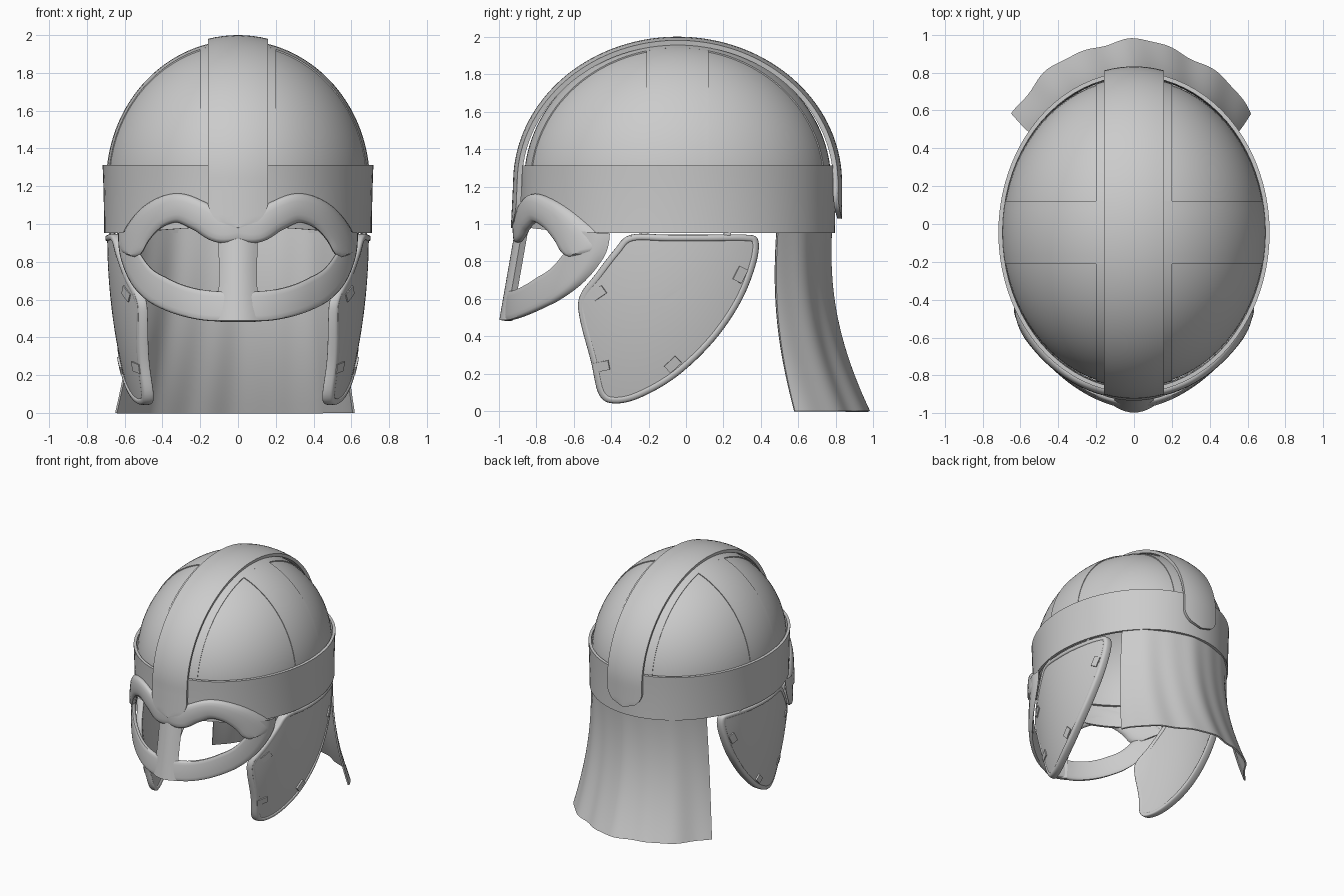
import bpy, bmesh, math
from math import sin, cos, pi, sqrt, radians
from mathutils import Vector

if "Cube" in bpy.data.objects:
    bpy.data.objects.remove(bpy.data.objects["Cube"])

steel = bpy.data.materials.new("grey steel")
steel.diffuse_color = (0.6, 0.6, 0.6, 1)
steel.use_nodes = True
steel.node_tree.nodes["Principled BSDF"].inputs["Base Color"].default_value = steel.diffuse_color
CY = -0.045  # y of the helmet's axis


def sheet(name, fn, nu, nv, thick=0.0, angle=35):
    """Grid surface from fn(u, v), seams welded, optionally thickened."""
    bm = bmesh.new()
    g = [[bm.verts.new(fn(i / nu, j / nv)) for j in range(nv + 1)] for i in range(nu + 1)]
    for i in range(nu):
        for j in range(nv):
            bm.faces.new((g[i][j], g[i + 1][j], g[i + 1][j + 1], g[i][j + 1]))
    bmesh.ops.remove_doubles(bm, verts=bm.verts[:], dist=0.0004)
    bmesh.ops.recalc_face_normals(bm, faces=bm.faces[:])
    me = bpy.data.meshes.new(name)
    bm.to_mesh(me)
    bm.free()
    me.materials.append(steel)
    ob = bpy.data.objects.new(name, me)
    bpy.context.collection.objects.link(ob)
    bpy.ops.object.select_all(action='DESELECT')
    ob.select_set(True)
    bpy.context.view_layer.objects.active = ob
    if thick:
        m = ob.modifiers.new("thickness", 'SOLIDIFY')
        m.thickness = thick
        m.offset = 0
        bpy.ops.object.modifier_apply(modifier=m.name)
    bpy.ops.object.shade_smooth_by_angle(angle=radians(angle))
    return ob


def spline(pts, u, closed=False):
    """Catmull-Rom point at u in 0..1."""
    n = len(pts)
    seg = n if closed else n - 1
    t = u * seg
    i = min(int(t), seg - 1)
    t -= i
    get = lambda k: Vector(pts[k % n] if closed else pts[max(0, min(n - 1, k))])
    a, b, c, d = get(i - 1), get(i), get(i + 1), get(i + 2)
    return 0.5 * (2 * b + (c - a) * t + (2 * a - 5 * b + 4 * c - d) * t * t
                  + (3 * b - a - 3 * c + d) * t ** 3)


def tube(name, pts, surf, hw, th, power=1.0, closed=False, nu=48):
    """Flattened tube following a 2D path laid on surf(a, b, height)."""
    def fn(u, v):
        p = spline(pts, u, closed)
        e = 0.004
        d = spline(pts, min(u + e, 1), closed) - spline(pts, max(u - e, 0), closed)
        nrm = Vector((-d.y, d.x)).normalized()
        c, s = cos(2 * pi * v), sin(2 * pi * v)
        c = math.copysign(abs(c) ** power, c)
        s = math.copysign(abs(s) ** power, s)
        w = hw(u)
        q = p + nrm * w * c
        return surf(q.x, q.y, th * s * min(1, w / 0.03))
    return sheet(name, fn, nu, 16, angle=50)


# Domed bowl
def bowl(u, v):
    a, f = 2 * pi * u, -0.1 + v * (pi / 2 + 0.1)
    return (0.685 * cos(f) * cos(a), CY + 0.805 * cos(f) * sin(a), 1.22 + 0.735 * sin(f))

sheet("bowl", bowl, 72, 24, 0.02)


# Frame strips over the bowl
def strip(name, rx, ry, rz, half, z0, z1, thick, across=False, rounded=False):
    r, other = (rx, ry) if across else (ry, rx)
    leg0, leg1, arc = 1.22 - z0, 1.22 - z1, 0.8 * pi
    total = leg0 + arc + leg1

    def fn(u, v):
        d = u * total
        w = half
        if rounded:
            e = min(d, total - d)
            if e < 0.14:
                w = half * sqrt(max(0, 1 - (1 - e / 0.14) ** 2)) + 0.002
        lat = w * (2 * v - 1)
        s = sqrt(1 - (lat / other) ** 2)
        if d < leg0:
            a, z = -r - 0.05 * (leg0 - d), z0 + d
        elif d > leg0 + arc:
            a, z = r, 1.22 - (d - leg0 - arc)
        else:
            f = (d - leg0) / arc * pi
            a, z = -r * cos(f), 1.22 + rz * sin(f) * s
        return (a * s, CY + lat, z) if across else (lat, CY + a * s, z)
    return sheet(name, fn, 90, 8, thick)

strip("wide_frame_strip", 0.692, 0.814, 0.747, 0.2, 1.2, 1.2, 0.012)
strip("cross_frame_strip", 0.692, 0.814, 0.747, 0.165, 1.2, 1.2, 0.012, across=True)
strip("crest_strip", 0.7, 0.865, 0.767, 0.155, 0.98, 1.03, 0.026, rounded=True)


# Brow band around the bowl
def band(u, v):
    a = 2 * pi * u
    low = 0.952 + 0.035 * max(0, -sin(a)) ** 4
    r = 0.008 * v * v
    return ((0.698 + r) * cos(a), CY + (0.83 + r) * sin(a), low + (1.312 - low) * v)

sheet("brow_band", band, 80, 6, 0.022)


# Face guard: everything lies on this curved front surface
def face(x, z, h):
    s = sqrt(max(0, 1 - (x / (0.715 + h)) ** 2))
    tilt = 0.07 * max(0, 0.95 - z) / 0.45 * max(0, 1 - abs(x) / 0.62)
    return (x, CY - (0.85 + h) * s - tilt, z)

lower = [(0.6, 0.96), (0.57, 0.83), (0.49, 0.7), (0.35, 0.615), (0.18, 0.57)]
rim = lower + [(0, 0.565)] + [(-x, z) for x, z in reversed(lower)]
tube("eye_guard_rim", rim, face, lambda u: 0.035 + 0.045 * min(1, 4 * min(u, 1 - u)), 0.02, 0.5, nu=64)


def brow_width(u):
    e = min((1 - u) / 0.1, 1)
    return 0.001 + (0.085 - 0.018 * u) * sqrt(max(0, 1 - (1 - e) ** 2))

brow = [(0.0, 0.995), (0.1, 0.985), (0.2, 1.04), (0.32, 1.085), (0.44, 1.045), (0.53, 0.95), (0.585, 0.83)]
for side, s in (("right", 1), ("left", -1)):
    tube(side + "_eyebrow", [(s * x, z) for x, z in brow], face, brow_width, 0.032, 0.8)


# Nose guard
def nose(u, v):
    x = 0.1 * (2 * u - 1) * (1 - 0.1 * sin(pi * v))
    return (x, -0.978 + 0.09 * v + 0.035 * (2 * u - 1) ** 2, 0.485 + 0.515 * v)

sheet("nose_guard", nose, 10, 10, 0.038)

# Cheek guards with rims, clips and hinge rings
outline = [(-0.29, 0.925), (-0.1, 0.925), (0.12, 0.925), (0.32, 0.925), (0.37, 0.9), (0.35, 0.77),
           (0.27, 0.58), (0.13, 0.38), (-0.06, 0.2), (-0.25, 0.09), (-0.38, 0.06), (-0.45, 0.1),
           (-0.49, 0.27), (-0.55, 0.5), (-0.55, 0.61), (-0.47, 0.72), (-0.37, 0.85)]
clips = [(-0.47, 0.63, 0.6), (-0.45, 0.24, 0.2), (-0.07, 0.25, 0.75), (0.29, 0.73, 1.1)]
for side, s in (("right", 1), ("left", -1)):
    def cheek(y, z, h, s=s):
        x = (0.7 + h) * sqrt(max(0, 1 - ((y - CY) / 0.85) ** 2))
        return (s * (x - 0.11 * (max(0, 0.94 - z) / 0.84) ** 2), y, z)

    def plate(u, v):
        p = Vector((-0.14, 0.58)).lerp(spline(outline, u, True), v)
        return cheek(p.x, p.y, -0.03)

    sheet(side + "_cheek_guard", plate, 80, 10, 0.045)
    tube(side + "_cheek_rim", outline, lambda a, b, h: cheek(a, b, h - 0.03), lambda u: 0.018,
         0.055, 0.6, closed=True, nu=100)
    for k, (y, z, ang) in enumerate(clips):
        def clip(u, v):
            a, b = 0.08 * (u - 0.5), 0.05 * (v - 0.5)
            return cheek(y + a * cos(ang) - b * sin(ang), z + a * sin(ang) + b * cos(ang), 0.0)
        sheet(f"{side}_cheek_clip_{k + 1}", clip, 3, 3, 0.012)
    for k, y in enumerate((-0.22, 0.22)):
        def ring(u, v):
            r = 0.022 + 0.007 * cos(2 * pi * v)
            x = s * (0.69 * sqrt(1 - ((y - CY) / 0.85) ** 2) - 0.02)
            return (x + r * cos(2 * pi * u), y + 0.02 * sin(2 * pi * v), 0.945 + r * sin(2 * pi * u))
        sheet(f"{side}_hinge_ring_{k + 1}", ring, 16, 8)


# Neck curtain, flaring with soft folds
def curtain(u, v):
    a = radians(49) * (2 * u - 1)
    f = v * v
    fold = 0.01 * (0.4 + 0.6 * v) * (sin(11 * a + 0.8) + 0.5 * sin(23 * a + 2 * v))
    x = (0.705 + fold) * sin(a) * (1 + 0.19 * f) - 0.015 * f
    y = CY + (0.815 + fold) * cos(a) + (0.09 + 0.105 * cos(1.8 * a)) * f - 0.022 * sin(pi * v)
    return (x, y, 0.98 * (1 - v))

sheet("neck_curtain", curtain, 72, 20, 0.012)
